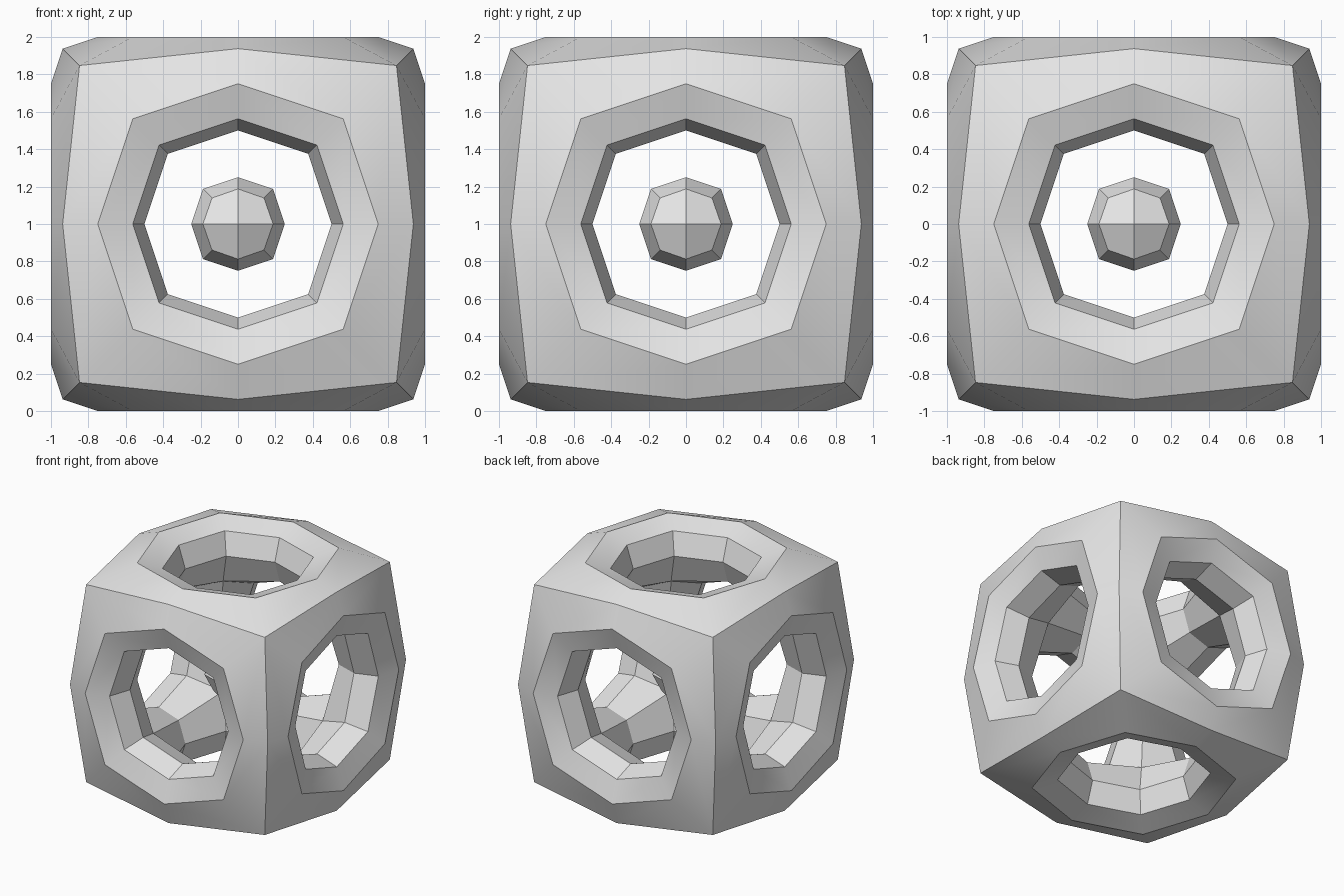
import bpy, bmesh
from mathutils import Vector

if "Cube" in bpy.data.objects:
    bpy.data.objects.remove(bpy.data.objects["Cube"])

grey = bpy.data.materials.new("plain grey")
grey.diffuse_color = (0.8, 0.8, 0.8, 1)
grey.use_nodes = True
grey.node_tree.nodes["Principled BSDF"].inputs["Base Color"].default_value = grey.diffuse_color
CENTRE = Vector((0, 0, 1))


def finish(name, bm):
    """Round a cage by one subdivision step, then keep its creases sharp."""
    bmesh.ops.remove_doubles(bm, verts=bm.verts, dist=1e-4)
    bmesh.ops.recalc_face_normals(bm, faces=bm.faces)
    mesh = bpy.data.meshes.new(name)
    bm.to_mesh(mesh)
    bm.free()
    mesh.materials.append(grey)
    obj = bpy.data.objects.new(name, mesh)
    bpy.context.collection.objects.link(obj)
    bpy.context.view_layer.objects.active = obj
    obj.select_set(True)
    sub = obj.modifiers.new("rounding", 'SUBSURF')
    sub.levels = sub.render_levels = 1
    sub.use_limit_surface = False
    bpy.ops.object.modifier_apply(modifier=sub.name)
    bpy.ops.object.shade_smooth_by_angle(angle=0.5236)
    obj.select_set(False)


# Hollow outer frame: a cube with a square hole through every side
bm = bmesh.new()
corners = [(1, 1), (-1, 1), (-1, -1), (1, -1)]
for axis in range(3):
    for side in (1, -1):
        def ring(size, depth):
            points = []
            for u, v in corners:
                p = Vector((u * size, v * size, depth * side))
                p = Vector([p[(i - axis) % 3] for i in range(3)])
                points.append(bm.verts.new(p + CENTRE))
            return points
        outer, rim, inner = ring(1, 1), ring(0.5, 1), ring(0.5, 0.5)
        for a, b in ((outer, rim), (rim, inner)):   # side border, hole wall
            for i in range(4):
                j = (i + 1) % 4
                bm.faces.new((a[i], a[j], b[j], b[i]))
finish("hollow_frame", bm)

# Small loose core in the middle
bm = bmesh.new()
bmesh.ops.create_cube(bm, size=0.5)
bmesh.ops.translate(bm, verts=bm.verts, vec=CENTRE)
finish("core", bm)
